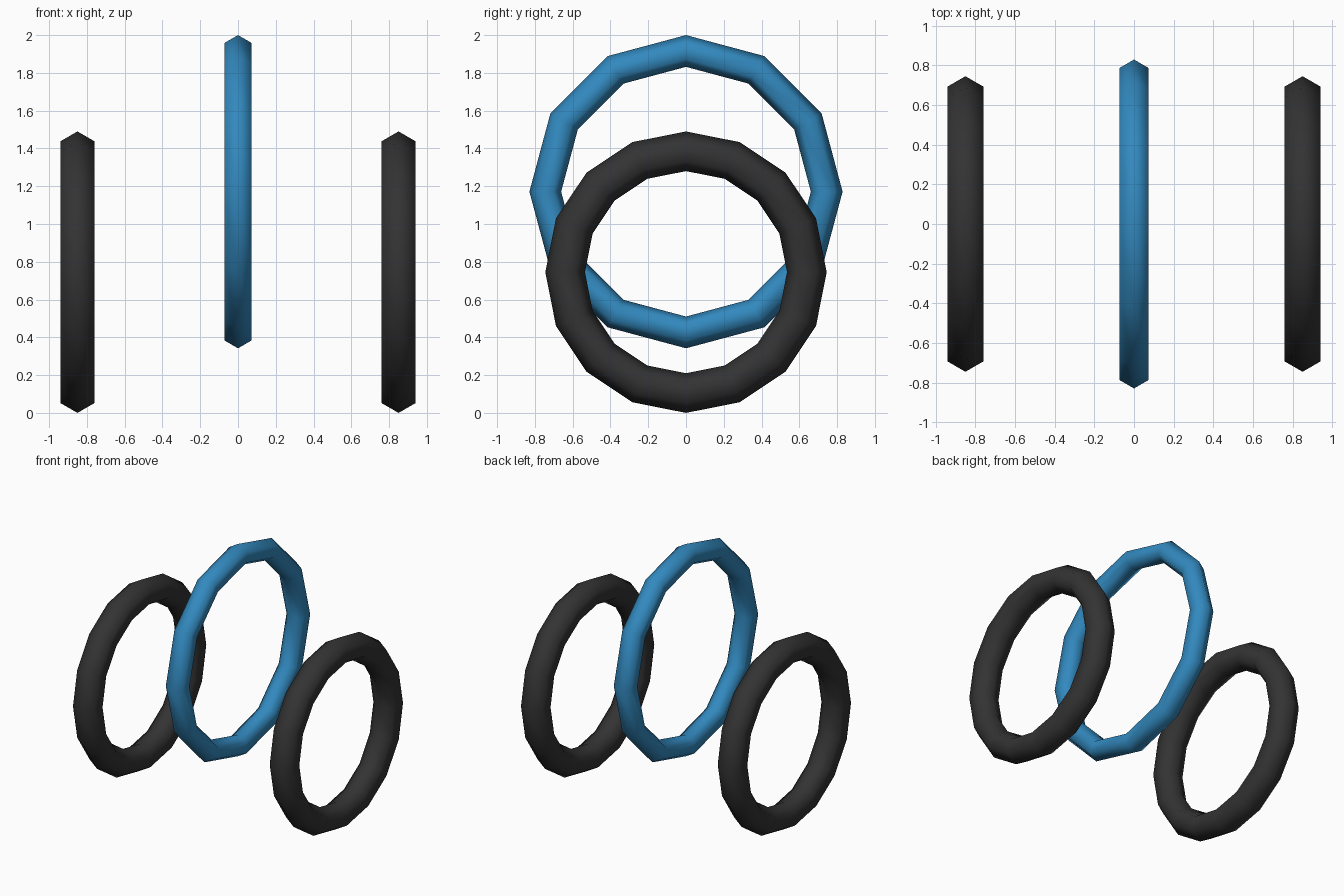
import bpy
from math import pi

cube = bpy.data.objects.get("Cube")
if cube:
    bpy.data.objects.remove(cube, do_unlink=True)


def make_material(name, rgb):
    mat = bpy.data.materials.new(name)
    mat.use_nodes = True
    color = (*rgb, 1.0)
    mat.diffuse_color = color
    mat.node_tree.nodes["Principled BSDF"].inputs["Base Color"].default_value = color
    return mat


def make_ring(name, x, z, radius, tube, segments, mat):
    """Upright hexagonal-section ring whose axle runs along x."""
    bpy.ops.mesh.primitive_torus_add(
        major_radius=radius, minor_radius=tube,
        major_segments=segments, minor_segments=6,
        location=(x, 0, z), rotation=(0, pi / 2, 0))
    ring = bpy.context.object
    ring.name = name
    ring.data.materials.append(mat)
    bpy.ops.object.transform_apply(location=False, rotation=True, scale=False)
    bpy.ops.object.shade_smooth()
    return ring


blue = make_material("blue", (0.032, 0.25, 0.52))
black = make_material("black", (0.033, 0.033, 0.033))

# Large central ring, raised above the side rings
make_ring("center_ring", 0, 1.171, 0.745, 0.084, 12, blue)

# Matching side rings standing on the ground
for side, x in (("left", 0.85), ("right", -0.85)):
    make_ring(side + "_ring", x, 0.745, 0.64, 0.105, 16, black)
